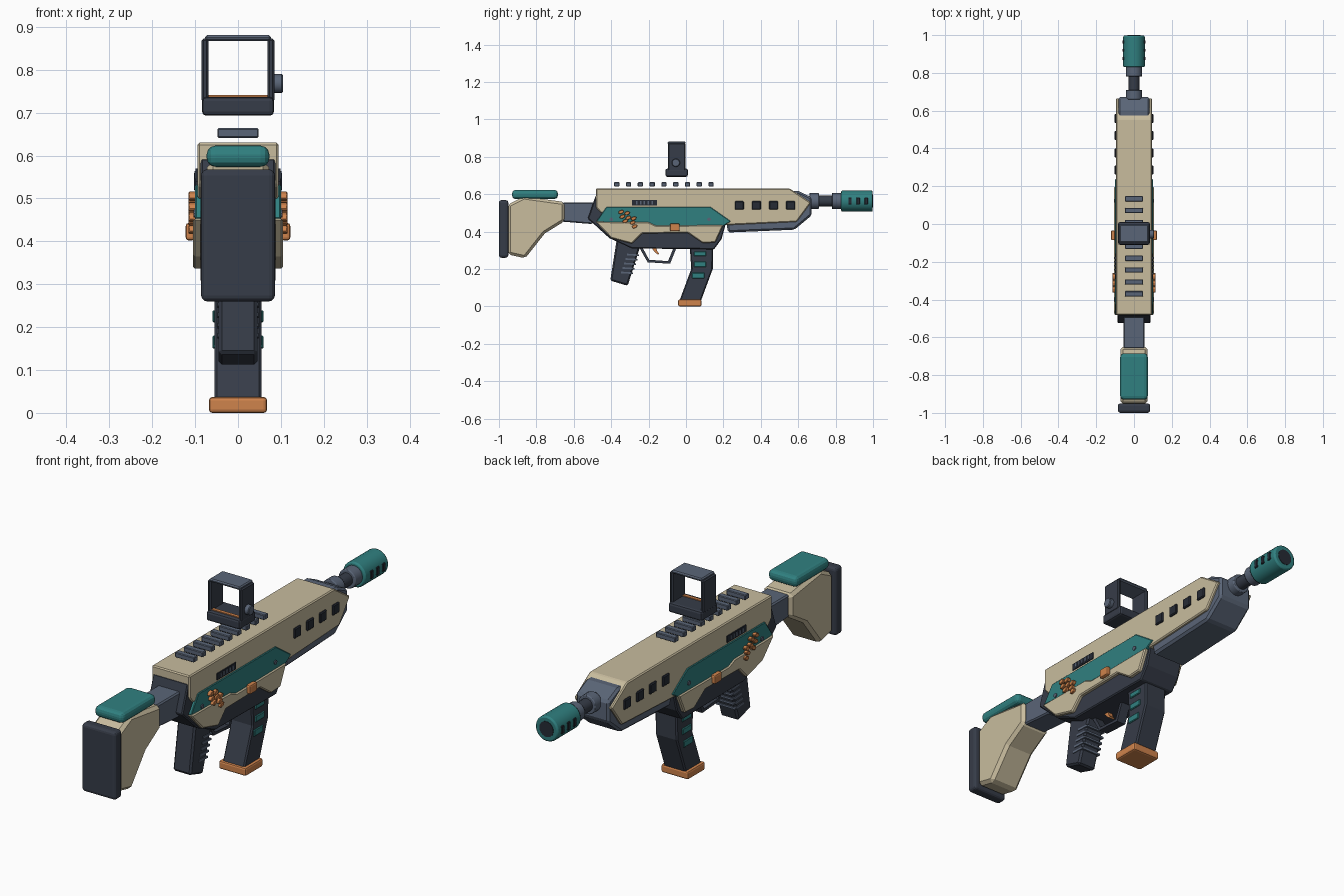
import bpy, bmesh, math
from mathutils import Matrix, Vector


def material(name, r, g, b):
    lin = [(c / 255 / 12.92 if c < 11 else ((c / 255 + 0.055) / 1.055) ** 2.4) for c in (r, g, b)]
    m = bpy.data.materials.new(name)
    m.diffuse_color = (*lin, 1)
    return m


TAN = material("tan", 200, 188, 158)
TEAL = material("teal", 48, 128, 128)
DARK = material("charcoal", 54, 60, 72)
BLACK = material("near_black", 38, 43, 53)
GREY = material("slate_grey", 90, 101, 119)
ORANGE = material("orange", 207, 131, 76)


def finish(name, bm, mat, bevel=0, segs=1, smooth=False):
    bmesh.ops.recalc_face_normals(bm, faces=bm.faces)
    me = bpy.data.meshes.new(name)
    bm.to_mesh(me)
    bm.free()
    me.materials.append(mat)
    ob = bpy.data.objects.new(name, me)
    bpy.context.collection.objects.link(ob)
    if bevel:
        mod = ob.modifiers.new("bevel", 'BEVEL')
        mod.width, mod.segments = bevel, segs
        mod.limit_method, mod.angle_limit = 'ANGLE', math.radians(32)
    if smooth:
        bpy.ops.object.select_all(action='DESELECT')
        ob.select_set(True)
        bpy.context.view_layer.objects.active = ob
        bpy.ops.object.shade_smooth_by_angle(angle=math.radians(35))
    return ob


def add_prism(bm, pts, x0, x1):
    a = [bm.verts.new((x0, y, z)) for y, z in pts]
    b = [bm.verts.new((x1, y, z)) for y, z in pts]
    bm.faces.new(a)
    bm.faces.new(b[::-1])
    for i in range(len(pts)):
        j = (i + 1) % len(pts)
        bm.faces.new((a[i], a[j], b[j], b[i]))


def prism(name, pts, w, mat, bevel=0.0, segs=1, inner=None):
    """Side profile (y, z) extruded across x; inner gives a mirrored pair of side plates."""
    bm = bmesh.new()
    if inner is None:
        add_prism(bm, pts, -w, w)
    else:
        add_prism(bm, pts, inner, w)
        add_prism(bm, pts, -w, -inner)
    return finish(name, bm, mat, bevel, segs)


def box(name, y0, y1, z0, z1, w, mat, bevel=0.0, segs=1, inner=None):
    return prism(name, [(y0, z0), (y1, z0), (y1, z1), (y0, z1)], w, mat, bevel, segs, inner)


def tube(name, y0, y1, r, mat, sides=20, bevel=0.0):
    bm = bmesh.new()
    bmesh.ops.create_cone(bm, cap_ends=True, segments=sides, radius1=r, radius2=r, depth=y1 - y0,
                          matrix=Matrix.Translation((0, (y0 + y1) / 2, 0.563)) @ Matrix.Rotation(math.pi / 2, 4, 'X'))
    return finish(name, bm, mat, bevel, 2, True)


def disc(cy, cz, r, sides, stretch=1.0, tilt=0.0):
    out = []
    for i in range(sides):
        a = 2 * math.pi * i / sides
        u, v = r * stretch * math.cos(a), r * math.sin(a)
        out.append((cy + u * math.cos(tilt) - v * math.sin(tilt), cz + u * math.sin(tilt) + v * math.cos(tilt)))
    return out


# Shoulder stock
box("butt_pad", -1.0, -0.95, 0.26, 0.568, 0.086, DARK, 0.014, 3)
prism("stock_body", [(-0.952, 0.545), (-0.866, 0.588), (-0.65, 0.558), (-0.65, 0.455),
                     (-0.755, 0.39), (-0.86, 0.257), (-0.952, 0.278)], 0.072, TAN, 0.014)
box("cheek_rest", -0.93, -0.685, 0.574, 0.623, 0.073, TEAL, 0.02, 3)
prism("stock_tube", [(-0.66, 0.555), (-0.47, 0.555), (-0.5, 0.44), (-0.66, 0.453)], 0.056, GREY, 0.006)

# Receiver and handguard
prism("lower_receiver", [(-0.482, 0.595), (-0.525, 0.47), (-0.41, 0.365), (-0.29, 0.31), (0.15, 0.305),
                         (0.19, 0.36), (0.215, 0.45), (0.2, 0.595)], 0.088, DARK, 0.005)
prism("upper_receiver", [(-0.482, 0.63), (0.555, 0.63), (0.668, 0.555), (0.592, 0.452), (0.2, 0.434),
                         (0.1, 0.5), (-0.455, 0.5), (-0.482, 0.53)], 0.095, TAN, 0.005)
prism("nose_and_underguard", [(0.5, 0.618), (0.6, 0.617), (0.672, 0.583), (0.672, 0.487), (0.58, 0.41),
                              (0.225, 0.395), (0.215, 0.45)], 0.083, GREY, 0.01)
prism("side_stripe", [(-0.425, 0.532), (0.13, 0.532), (0.24, 0.455), (0.2, 0.43), (-0.2, 0.43),
                      (-0.48, 0.453)], 0.1, TEAL, 0.003, inner=0.08)
prism("lower_side_panel", [(-0.485, 0.453), (-0.2, 0.45), (-0.16, 0.432), (0.2, 0.435), (0.157, 0.342),
                           (0.09, 0.338), (0.01, 0.393), (-0.235, 0.39), (-0.288, 0.335),
                           (-0.4, 0.365)], 0.105, TAN, 0.005, inner=0.08)

# Side details
for i in range(4):
    y = 0.285 + i * 0.0915
    box(f"handguard_vent_{i + 1}", y - 0.024, y + 0.024, 0.517, 0.563, 0.103, BLACK, 0.004, inner=0.09)
box("ejection_port", -0.29, -0.155, 0.54, 0.57, 0.099, BLACK, inner=0.09)
for i in range(5):
    y = -0.264 + i * 0.021
    box(f"port_slat_{i + 1}", y - 0.004, y + 0.004, 0.546, 0.564, 0.102, GREY, inner=0.095)
for i, y in enumerate((-0.4, 0.123)):
    prism(f"side_screw_{i + 1}", disc(y, 0.465, 0.01, 10), 0.104, GREY, inner=0.095)
cells = [(-0.347, 0.505), (-0.315, 0.498), (-0.34, 0.48), (-0.308, 0.474), (-0.325, 0.456),
         (-0.285, 0.448), (-0.28, 0.47), (-0.275, 0.428)]
for i, (y, z) in enumerate(cells):
    prism(f"hex_cell_{i + 1}", disc(y, z, 0.0105, 6, 1.6, 0.35), 0.115, ORANGE, 0.002, inner=0.095)
box("side_button", -0.086, -0.034, 0.402, 0.443, 0.122, ORANGE, 0.007, 2, inner=0.1)

# Top rail slats
for i in range(9):
    y = -0.37 + i * 0.063
    box(f"rail_slat_{i + 1}", y - 0.014, y + 0.014, 0.641, 0.664, 0.048, GREY, 0.003)

# Open frame sight
box("sight_base", -0.11, 0.01, 0.693, 0.737, 0.084, DARK, 0.01, 2)
box("sight_wall", -0.097, -0.003, 0.725, 0.873, 0.085, DARK, 0.005, inner=0.069)
box("sight_top", -0.098, -0.002, 0.867, 0.881, 0.077, GREY, 0.005)
box("sight_glow_strip", -0.09, -0.075, 0.735, 0.741, 0.069, ORANGE)
bm = bmesh.new()
bmesh.ops.create_cone(bm, cap_ends=True, segments=16, radius1=0.022, radius2=0.022, depth=0.03,
                      matrix=Matrix.Translation((0.09, -0.054, 0.768)) @ Matrix.Rotation(math.pi / 2, 4, 'Y'))
finish("sight_knob", bm, GREY, 0.003, 1, True)

# Barrel and muzzle
tube("barrel", 0.66, 0.84, 0.029, DARK)
tube("rear_collar", 0.66, 0.71, 0.043, GREY, bevel=0.004)
tube("front_collar", 0.78, 0.835, 0.043, GREY, bevel=0.004)
tube("muzzle_sleeve", 0.83, 0.998, 0.057, TEAL, bevel=0.007)
tube("muzzle_bore", 0.99, 1.0, 0.035, BLACK)
for i in range(3):
    y = 0.877 + i * 0.043
    box(f"muzzle_slot_{i + 1}", y - 0.009, y + 0.009, 0.545, 0.581, 0.06, BLACK, 0.002, inner=0.045)

# Grip with ridges
prism("grip", [(-0.37, 0.36), (-0.245, 0.32), (-0.312, 0.11), (-0.405, 0.138)], 0.045, DARK, 0.008)
for i in range(5):
    z = 0.275 - i * 0.024
    y = -0.25 + (z - 0.305) / 3
    prism(f"grip_ridge_{i + 1}", [(y - 0.055, z - 0.002), (y + 0.008, z - 0.006),
                                  (y + 0.008, z + 0.003), (y - 0.055, z + 0.007)], 0.048, GREY)

# Trigger and guard
prism("trigger_guard", [(-0.25, 0.315), (-0.205, 0.236), (-0.085, 0.228), (-0.05, 0.315), (-0.066, 0.315),
                        (-0.096, 0.242), (-0.197, 0.249), (-0.233, 0.315)], 0.022, DARK)
prism("trigger", [(-0.185, 0.315), (-0.16, 0.315), (-0.152, 0.292), (-0.143, 0.282),
                  (-0.15, 0.277), (-0.168, 0.291)], 0.012, ORANGE)

# Magazine
prism("magazine", [(0.02, 0.32), (0.145, 0.32), (0.143, 0.2), (0.08, 0.03), (-0.035, 0.03),
                   (0.028, 0.2)], 0.055, DARK, 0.006)
for i, (y, z, h) in enumerate(((0.075, 0.281, 0.012), (0.075, 0.225, 0.014), (0.065, 0.165, 0.015))):
    box(f"magazine_stripe_{i + 1}", y - 0.033, y + 0.033, z - h, z + h, 0.06, TEAL, 0.003, inner=0.05)
box("magazine_base", -0.042, 0.083, 0.0, 0.037, 0.068, ORANGE, 0.008, 2)
